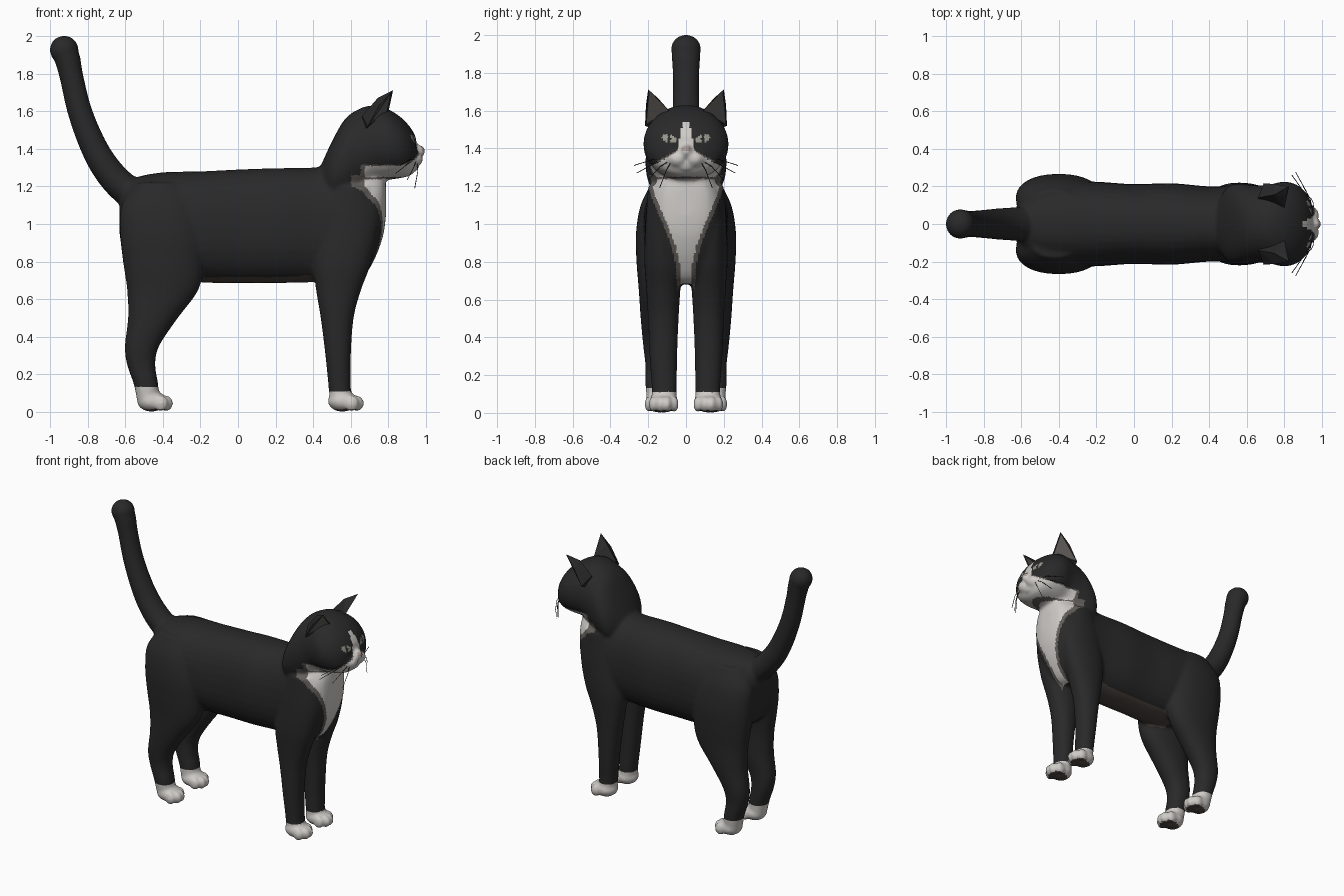
import bpy, bmesh, math
from mathutils import Vector, Matrix

if "Cube" in bpy.data.objects:
    bpy.data.objects.remove(bpy.data.objects["Cube"])


def mat(name, *rgb):
    m = bpy.data.materials.new(name)
    m.diffuse_color = (*rgb, 1)
    m.use_nodes = True
    m.node_tree.nodes["Principled BSDF"].inputs["Base Color"].default_value = m.diffuse_color
    return m


BLACK, WHITE, GREY, BROWN, EYE, PINK = range(6)
MATS = [mat("black fur", .022, .022, .022), mat("white fur", .62, .60, .57),
        mat("grey fur edge", .12, .11, .10), mat("belly brown", .07, .058, .05),
        mat("eye grey", .30, .31, .26), mat("nose pink", .42, .33, .31)]


def spline(rows, steps=4):
    """Catmull-Rom refinement of a table of rows."""
    out, n = [], len(rows)
    for i in range(n - 1):
        p = [rows[max(0, min(n - 1, i + k))] for k in (-1, 0, 1, 2)]
        for s in range(steps):
            t = s / steps
            out.append([.5 * (2 * b + (c - a) * t + (2 * a - 5 * b + 4 * c - d) * t * t
                              + (3 * b - a - 3 * c + d) * t ** 3) for a, b, c, d in zip(*p)])
    return out + [list(rows[-1])]


def loft(bm, rings, e=2.0, n=32):
    """Skin a list of (centre, u, v) super-elliptical rings."""
    loops = []
    for c, u, v in rings:
        loop = []
        for k in range(n):
            a = 2 * math.pi * k / n
            ca, sa = math.cos(a), math.sin(a)
            loop.append(bm.verts.new(c + u * math.copysign(abs(ca) ** (2 / e), ca)
                                     + v * math.copysign(abs(sa) ** (2 / e), sa)))
        loops.append(loop)
    for p, q in zip(loops, loops[1:]):
        for k in range(n):
            bm.faces.new((p[k], p[(k + 1) % n], q[(k + 1) % n], q[k]))
    bm.faces.new(loops[0])
    bm.faces.new(loops[-1])


def loft_x(bm, rows, e):
    # rows: x, top z, bottom z, half width
    loft(bm, [(Vector((x, 0, (t + b) / 2)), Vector((0, w, 0)), Vector((0, 0, (t - b) / 2)))
              for x, t, b, w in spline(rows)], e)


def loft_z(bm, rows, s):
    # rows: z, back x, front x, centre y, half width
    loft(bm, [(Vector(((a + b) / 2, s * y, z)), Vector(((b - a) / 2, 0, 0)), Vector((0, w, 0)))
              for z, a, b, y, w in spline(rows)], 2.2)


def ball(bm, c, r):
    bmesh.ops.create_uvsphere(bm, u_segments=20, v_segments=12, radius=1,
                              matrix=Matrix.Translation(c) @ Matrix.Diagonal((*r, 1)))


def add_object(name, bm):
    me = bpy.data.meshes.new(name)
    bm.to_mesh(me)
    bm.free()
    ob = bpy.data.objects.new(name, me)
    bpy.context.collection.objects.link(ob)
    return ob


bm = bmesh.new()
# torso
loft_x(bm, [(-.63, 1.12, .95, .06), (-.61, 1.19, .85, .13), (-.55, 1.245, .78, .19),
            (-.4, 1.275, .72, .225), (-.2, 1.28, .69, .225), (0, 1.29, .685, .212),
            (.2, 1.297, .685, .217), (.4, 1.30, .69, .20), (.55, 1.32, .68, .205),
            (.65, 1.32, .70, .20), (.72, 1.30, .80, .175), (.77, 1.27, .93, .12),
            (.787, 1.2, 1.04, .05)], 2.3)
# neck and skull
loft_x(bm, [(.445, 1.32, 1.15, .12), (.50, 1.44, 1.1, .20), (.57, 1.56, 1.1, .215),
            (.65, 1.615, 1.15, .205), (.72, 1.63, 1.22, .21), (.80, 1.61, 1.235, .226),
            (.87, 1.565, 1.245, .207), (.92, 1.51, 1.26, .16), (.947, 1.46, 1.29, .10)], 2.1)
# muzzle, nose and chin
for s in (-1, 1):
    ball(bm, (.925, s * .045, 1.345), (.06, .057, .047))
ball(bm, (.95, 0, 1.387), (.048, .036, .036))
ball(bm, (.93, 0, 1.308), (.035, .046, .03))
# legs and paws
for s in (-1, 1):
    loft_z(bm, [(.05, .49, .60, .115, .065), (.15, .48, .60, .115, .067),
                (.3, .465, .60, .12, .073), (.5, .44, .615, .12, .081),
                (.65, .415, .655, .12, .09), (.8, .40, .71, .12, .10),
                (1.0, .42, .75, .11, .105), (1.2, .48, .72, .10, .10)], s)
    loft_z(bm, [(.05, -.535, -.42, .14, .064), (.15, -.555, -.425, .145, .07),
                (.25, -.59, -.44, .145, .07), (.35, -.602, -.42, .15, .076),
                (.5, -.585, -.32, .15, .09), (.65, -.59, -.21, .15, .10),
                (.8, -.612, -.18, .147, .115), (.95, -.627, -.18, .143, .122),
                (1.1, -.62, -.22, .13, .11), (1.22, -.54, -.3, .1, .08)], s)
    for px, py in ((.555, .118), (-.46, .14)):
        ball(bm, (px, s * py, .058), (.078, .077, .057))
        for k, dx in zip((-1.5, -.5, .5, 1.5), (.05, .078, .078, .05)):
            ball(bm, (px + dx, s * py + k * .037, .046), (.038, .024, .043))
# tail
path = spline([(-.48, 1.10, .085), (-.61, 1.195, .082), (-.70, 1.295, .077), (-.772, 1.42, .071),
               (-.842, 1.6, .065), (-.885, 1.78, .063), (-.905, 1.87, .068), (-.925, 1.93, .07)])
rings = []
for i, (x, z, r) in enumerate(path):
    a, b = path[max(0, i - 1)], path[min(len(path) - 1, i + 1)]
    d = Vector((b[0] - a[0], 0, b[1] - a[1])).normalized()
    rings.append((Vector((x, 0, z)), Vector((0, r * 1.1, 0)), Vector((d.z, 0, -d.x)) * r))
loft(bm, rings)
ball(bm, (-.925, 0, 1.926), (.077, .08, .076))
bmesh.ops.recalc_face_normals(bm, faces=bm.faces)
cat = add_object("cat_body", bm)

# fuse all body parts into one smooth skin
rm = cat.modifiers.new("fuse", 'REMESH')
rm.mode, rm.voxel_size = 'VOXEL', .0115
sm = cat.modifiers.new("soften", 'SMOOTH')
sm.factor, sm.iterations = .5, 6
skin = bpy.data.meshes.new_from_object(cat.evaluated_get(bpy.context.evaluated_depsgraph_get()))
cat.modifiers.clear()
cat.data = skin
skin.materials.clear()
for m in MATS:
    skin.materials.append(m)

BIB = [(.62, .02), (.8, .035), (.9, .06), (1.0, .10), (1.15, .165), (1.26, .19)]


def bib_width(z):
    for (a, wa), (b, wb) in zip(BIB, BIB[1:]):
        if a <= z <= b:
            return wa + (wb - wa) * (z - a) / (b - a)
    return -1


def colour(c, n):
    x, y, z = c.x, abs(c.y), c.z
    # paws and pads
    if z < (.11 if x > 0 else .135):
        return BROWN if z < .02 and n.z < -.85 else WHITE
    # belly
    if z < .76 and y < .11 and n.z < -.6 and -.32 < x < .42:
        return BROWN
    # eyes, nose
    if x > .8:
        if ((y - .088) / .038) ** 2 + ((z - 1.452 - (y - .088) * .2) / .024) ** 2 < 1:
            return BLACK if abs(y - .088) < .008 else EYE
        if x > .975 and 1.384 < z < 1.412 and y < .022:
            return PINK
    # blaze, muzzle and cheeks
    if z > 1.25 and x > .655:
        if x > .85 and z < 1.54 and y < .045 - .03 * (z - 1.4) / .14:
            return WHITE
        edge = 1.40 - .55 * max(0, y - .03)
        if z < edge:
            return WHITE if x > .675 and z < edge - .008 else GREY
    # chest bib
    elif x > .6 and n.x > .1:
        w = bib_width(z)
        if y < w and x > .67 or y < w and z < .8:
            return GREY if z > 1.24 else WHITE
        if w > 0 and y < w + .022:
            return GREY
    return BLACK


for p in skin.polygons:
    p.material_index = colour(p.center, p.normal)
    p.use_smooth = True

# ears with a sunken grey opening
for s, side in ((-1, "right"), (1, "left")):
    bm = bmesh.new()
    for x, y, z in [(.80, .085, 1.595), (.69, .217, 1.52), (.66, .14, 1.575), (.825, .2, 1.712),
                    (.745, .155, 1.672), (.66, .09, 1.47), (.75, .212, 1.63), (.80, .15, 1.668)]:
        bm.verts.new((x, y * s, z))
    bmesh.ops.convex_hull(bm, input=bm.verts[:])
    bmesh.ops.recalc_face_normals(bm, faces=bm.faces)
    front = max(bm.faces, key=lambda f: f.normal.x * f.calc_area())
    front.material_index = 1
    bmesh.ops.inset_individual(bm, faces=[front], thickness=.01, depth=-.006)
    for f in bm.faces:
        f.material_index = 1 if f is front else 0
    ear = add_object(side + "_ear", bm)
    ear.data.materials.append(MATS[BLACK])
    ear.data.materials.append(MATS[GREY])

# whiskers
for s, side in ((-1, "right"), (1, "left")):
    cu = bpy.data.curves.new(side + "_whiskers", 'CURVE')
    cu.dimensions, cu.bevel_depth, cu.bevel_resolution = '3D', .002, 0
    for x, y, z in [(.86, .275, 1.31), (.84, .26, 1.27), (.90, .20, 1.235), (.94, .14, 1.19)]:
        sp = cu.splines.new('POLY')
        sp.points.add(2)
        a, b = Vector((.95, .07, 1.345)), Vector((x, y, z))
        for q, v in zip(sp.points, (a, (a + b) / 2 + Vector((.012, 0, .015)), b)):
            q.co = (v.x, v.y * s, v.z, 1)
    cu.materials.append(MATS[BLACK])
    bpy.context.collection.objects.link(bpy.data.objects.new(side + "_whiskers", cu))
